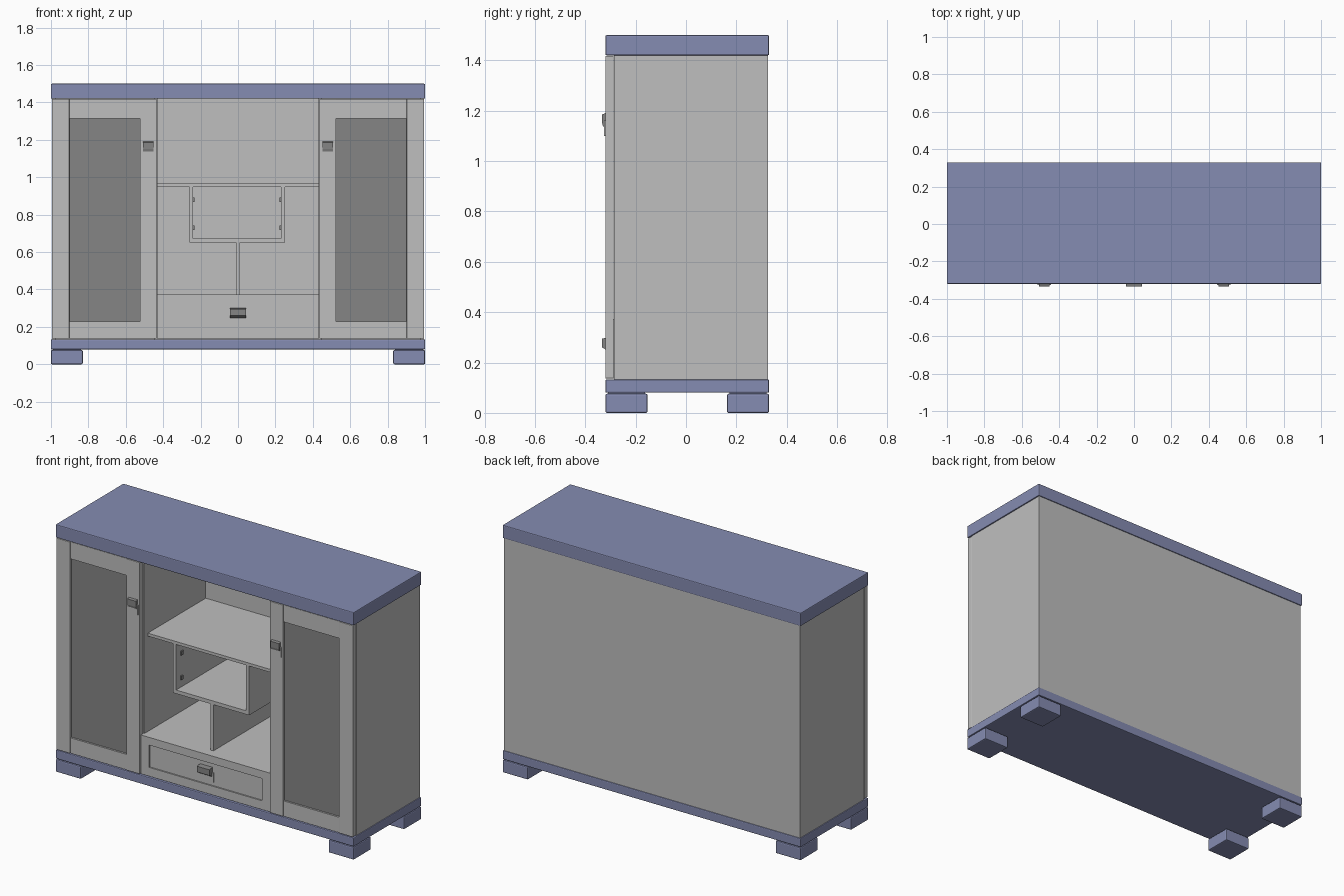
import bpy
import bmesh

cube = bpy.data.objects.get("Cube")
if cube:
    bpy.data.objects.remove(cube, do_unlink=True)


def material(name, rgb):
    m = bpy.data.materials.new(name)
    m.use_nodes = True
    m.diffuse_color = (*rgb, 1)
    m.node_tree.nodes["Principled BSDF"].inputs["Base Color"].default_value = (*rgb, 1)
    return m


BLUE = material("slate blue", (0.235, 0.262, 0.445))
GREY = material("light grey", (0.52, 0.52, 0.52))
DARK = material("dark grey", (0.235, 0.235, 0.235))


def finish(name, bm, mat, bevel=0):
    bmesh.ops.recalc_face_normals(bm, faces=bm.faces)
    mesh = bpy.data.meshes.new(name)
    bm.to_mesh(mesh)
    bm.free()
    mesh.materials.append(mat)
    ob = bpy.data.objects.new(name, mesh)
    bpy.context.collection.objects.link(ob)
    if bevel:
        mod = ob.modifiers.new("soft edges", "BEVEL")
        mod.width = bevel
        mod.segments = 2
    return ob


def box(name, x, y, z, mat=GREY, bevel=0):
    """Box from (low, high) pairs on each axis."""
    bm = bmesh.new()
    bmesh.ops.create_cube(bm, size=1)
    for v in bm.verts:
        v.co = [lo + (c + 0.5) * (hi - lo) for c, (lo, hi) in zip(v.co, (x, y, z))]
    return finish(name, bm, mat, bevel)


def extrude_x(name, x, profile, mat):
    """Extrude a (y, z) profile between two x values."""
    bm = bmesh.new()
    face = bm.faces.new([bm.verts.new((x[0], y, z)) for y, z in profile])
    out = bmesh.ops.extrude_face_region(bm, geom=[face])
    verts = [g for g in out["geom"] if isinstance(g, bmesh.types.BMVert)]
    bmesh.ops.translate(bm, verts=verts, vec=(x[1] - x[0], 0, 0))
    return finish(name, bm, mat)


def span(side, a, b):
    return tuple(sorted((side * a, side * b)))


def handle(name, x, z, w, front):
    """Thin back plate with a flared pull above it."""
    box(name + "_plate", (x - w, x + w), (front - 0.006, front), (z, z + 0.06))
    p = w * 0.8
    extrude_x(name + "_pull", (x - p, x + p),
              [(front, z + 0.035), (front - 0.01, z + 0.038), (-0.333, z + 0.05),
               (-0.333, z + 0.085), (front, z + 0.09)], DARK)


# Top, plinth and feet
DEPTH = (-0.32, 0.33)
box("top_board", (-1, 1), DEPTH, (1.42, 1.5), BLUE, 0.005)
box("base_board", (-1, 1), DEPTH, (0.08, 0.133), BLUE, 0.005)
for side, s in (("right", -1), ("left", 1)):
    for end, y in (("front", (-0.32, -0.153)), ("back", (0.163, 0.33))):
        box(f"{end}_{side}_foot", span(s, 0.83, 1), y, (0, 0.076), BLUE, 0.006)
        box(f"{end}_{side}_foot_pad", span(s, 0.84, 0.99),
            (y[0] + 0.01, y[1] - 0.01), (0.07, 0.085), BLUE)

# Carcass
BODY = (0.13, 1.422)
box("back_panel", (-0.993, 0.993), (0.305, 0.325), BODY)
for side, s in (("right", -1), ("left", 1)):
    box(f"{side}_side_panel", span(s, 0.973, 0.993), (-0.285, 0.31), BODY)
    box(f"{side}_partition", span(s, 0.43, 0.45), (-0.285, 0.31), BODY)

    # Framed door
    front = (-0.32, -0.288)
    box(f"{side}_door_outer_stile", span(s, 0.902, 0.994), front, (0.137, 1.418), GREY, 0.002)
    box(f"{side}_door_inner_stile", span(s, 0.436, 0.525), front, (0.137, 1.418), GREY, 0.002)
    for part, z in (("top", (1.315, 1.418)), ("bottom", (0.137, 0.23))):
        box(f"{side}_door_{part}_rail", span(s, 0.52, 0.906), (-0.315, -0.288), z)
    box(f"{side}_door_panel", span(s, 0.52, 0.906), (-0.304, -0.292), (0.225, 1.32), DARK)
    handle(f"{side}_door_handle", s * 0.48, 1.1, 0.036, -0.32)

# Open shelving
INNER = (-0.25, 0.31)
box("upper_shelf", (-0.435, 0.435), INNER, (0.948, 0.966))
box("cubby_floor", (-0.26, 0.25), INNER, (0.65, 0.672))
box("centre_divider", (-0.01, 0.01), INNER, (0.365, 0.655))
for side, x, bolt in (("right", (-0.26, -0.24), (-0.241, -0.232)),
                      ("left", (0.23, 0.25), (0.222, 0.231))):
    box(f"cubby_{side}_wall", x, INNER, (0.66, 0.95))
    for z in (0.73, 0.88):
        box(f"cubby_{side}_bolt", bolt, (-0.21, -0.19), (z - 0.012, z + 0.012), DARK)

# Drawer with a recessed panel
box("drawer_body", (-0.43, 0.43), (-0.285, 0.31), (0.13, 0.37))
for name, x, z in (("top", (-0.433, 0.433), (0.325, 0.372)),
                   ("bottom", (-0.433, 0.433), (0.137, 0.19)),
                   ("right", (-0.433, -0.378), (0.19, 0.325)),
                   ("left", (0.378, 0.433), (0.19, 0.325))):
    box(f"drawer_front_{name}", x, (-0.312, -0.28), z)
box("drawer_front_panel", (-0.38, 0.38), (-0.304, -0.28), (0.185, 0.33))
handle("drawer_handle", 0, 0.21, 0.052, -0.304)
